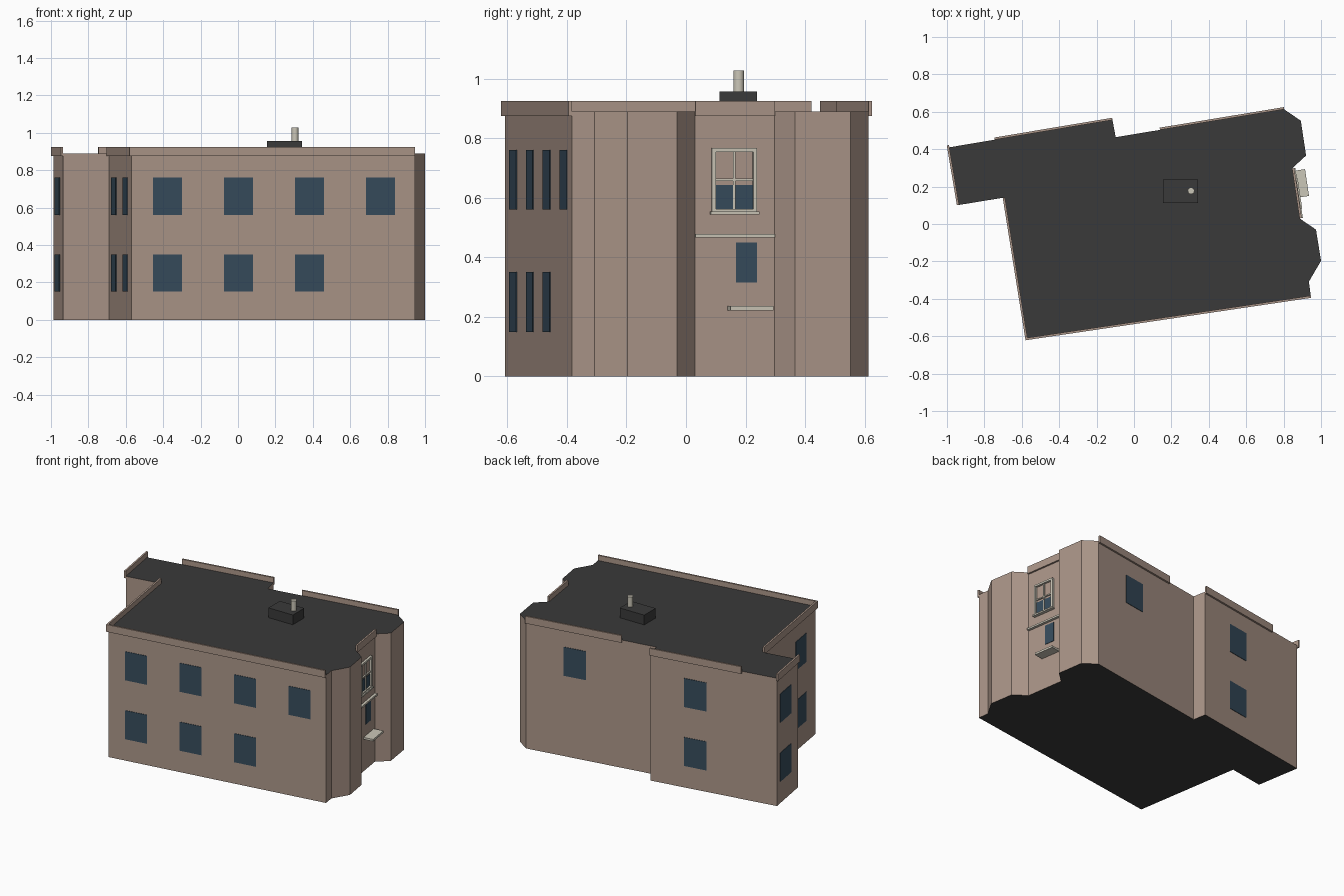
import bpy, bmesh, math
from mathutils import Vector

if "Cube" in bpy.data.objects:
    bpy.data.objects.remove(bpy.data.objects["Cube"])


def material(name, rgb):
    m = bpy.data.materials.new(name)
    m.diffuse_color = (*rgb, 1)
    m.use_nodes = True
    m.node_tree.nodes["Principled BSDF"].inputs["Base Color"].default_value = m.diffuse_color
    return m


WALL = material("warm_stone", (0.41, 0.305, 0.25))
ROOF = material("dark_roof", (0.042, 0.042, 0.042))
GLASS = material("blue_glass", (0.038, 0.073, 0.108))
TRIM = material("cream_trim", (0.60, 0.57, 0.48))


def finish(bm, name, *mats):
    bmesh.ops.recalc_face_normals(bm, faces=bm.faces)
    me = bpy.data.meshes.new(name)
    bm.to_mesh(me)
    bm.free()
    for m in mats:
        me.materials.append(m)
    ob = bpy.data.objects.new(name, me)
    bpy.context.collection.objects.link(ob)
    return ob


def prism(name, outline, z0, z1, *mats):
    bm = bmesh.new()
    base = bm.faces.new([bm.verts.new((x, y, z0)) for x, y in outline])
    top = bmesh.ops.extrude_face_region(bm, geom=[base])["geom"]
    bmesh.ops.translate(bm, vec=(0, 0, z1 - z0),
                        verts=[g for g in top if isinstance(g, bmesh.types.BMVert)])
    if len(mats) > 1:  # horizontal faces take the second colour
        bm.normal_update()
        for f in bm.faces:
            f.material_index = int(abs(f.normal.z) > 0.5)
    return finish(bm, name, *mats)


# Footprint, counter-clockwise from the front left corner
PLAN = [(-0.57, -0.608), (0.945, -0.383), (0.935, -0.308), (1.0, -0.197),
        (0.973, -0.03), (0.885, 0.03), (0.845, 0.297), (0.92, 0.366),
        (0.892, 0.552), (0.803, 0.613), (-0.098, 0.464), (-0.115, 0.556),
        (-0.987, 0.41), (-0.935, 0.102), (-0.69, 0.142)]
FRONT, BAY, BACK, WING_BACK, WING_END, LEFT = 0, 5, 9, 11, 12, 14


def wall(i):
    p, q = Vector(PLAN[i]), Vector(PLAN[(i + 1) % len(PLAN)])
    u = (q - p).normalized()
    return p, u, Vector((u.y, -u.x)), (q - p).length


def on_wall(name, i, s0, s1, z0, z1, mat, d0=-0.002, d1=0.003):
    """Box lying on wall i between distances s0..s1, standing out d0..d1."""
    p, u, n, _ = wall(i)
    pts = [p + u * s + n * d for s, d in ((s0, d1), (s1, d1), (s1, d0), (s0, d0))]
    return prism(name, [tuple(v) for v in pts], z0, z1, mat)


# Main building
prism("building_body", PLAN, 0, 0.889, WALL, ROOF)

# Parapets: wall, start and end trims
T = 0.012
for name, i, a, b in (("front", FRONT, -T, 0), ("left", LEFT, 0, T),
                      ("wing_end", WING_END, -T, 0), ("bay", BAY, 0, 0),
                      ("wing_back", WING_BACK, 0, -0.245), ("back", BACK, 0, -0.24)):
    length = wall(i)[3]
    on_wall(name + "_parapet", i, a, length + b, 0.875, 0.925, WALL, 0, T)

# Plain windows: wall, centre x, floors
LOW, HIGH = (0.15, 0.35), (0.56, 0.76)
for name, i, x, floors in (
        ("front", FRONT, -0.378, (LOW, HIGH)), ("front", FRONT, 0.002, (LOW, HIGH)),
        ("front", FRONT, 0.382, (LOW, HIGH)), ("front", FRONT, 0.762, (HIGH,)),
        ("left", LEFT, -0.663, (LOW, HIGH)), ("left", LEFT, -0.603, (LOW, HIGH)),
        ("wing_end", WING_END, -0.966, (LOW, HIGH)),
        ("wing_back", WING_BACK, -0.425, (LOW, HIGH)), ("back", BACK, 0.465, (HIGH,))):
    p, u, n, _ = wall(i)
    s = (x - p.x) / u.x
    for z0, z1 in floors:
        on_wall(name + "_window", i, s - 0.078, s + 0.078, z0, z1, GLASS)


# Bay details, placed by y
def on_bay(name, y0, y1, z0, z1, mat, depth=0.003):
    p, u, n, _ = wall(BAY)
    on_wall(name, BAY, (y0 - p.y) / u.y, (y1 - p.y) / u.y, z0, z1, mat, -0.002, depth)


on_bay("sash_glass", 0.097, 0.226, 0.558, 0.643, GLASS)
for y in (0.085, 0.224):
    on_bay("sash_frame_side", y, y + 0.013, 0.555, 0.766, TRIM, 0.014)
on_bay("sash_frame_top", 0.085, 0.237, 0.754, 0.767, TRIM, 0.015)
on_bay("sash_frame_bottom", 0.085, 0.237, 0.553, 0.562, TRIM, 0.014)
on_bay("sash_mullion", 0.157, 0.165, 0.558, 0.758, TRIM, 0.008)
on_bay("sash_rail", 0.095, 0.228, 0.657, 0.665, TRIM, 0.009)
on_bay("sash_sill", 0.08, 0.243, 0.544, 0.554, TRIM, 0.022)
on_bay("bay_ledge", 0.03, 0.296, 0.466, 0.478, TRIM, 0.018)
on_bay("bay_lower_window", 0.168, 0.238, 0.315, 0.45, GLASS)
on_bay("bay_canopy", 0.14, 0.283, 0.222, 0.236, TRIM, 0.068)

# Roof box and vent pipe
prism("roof_box", [(0.155, 0.113), (0.343, 0.113), (0.343, 0.238), (0.155, 0.238)],
      0.885, 0.957, ROOF)
bpy.ops.mesh.primitive_cylinder_add(vertices=16, radius=0.018, depth=0.072,
                                    location=(0.305, 0.177, 0.991))
pipe = bpy.context.object
pipe.name = "vent_pipe"
pipe.data.materials.append(TRIM)
bpy.ops.object.shade_smooth_by_angle(angle=math.radians(35))
